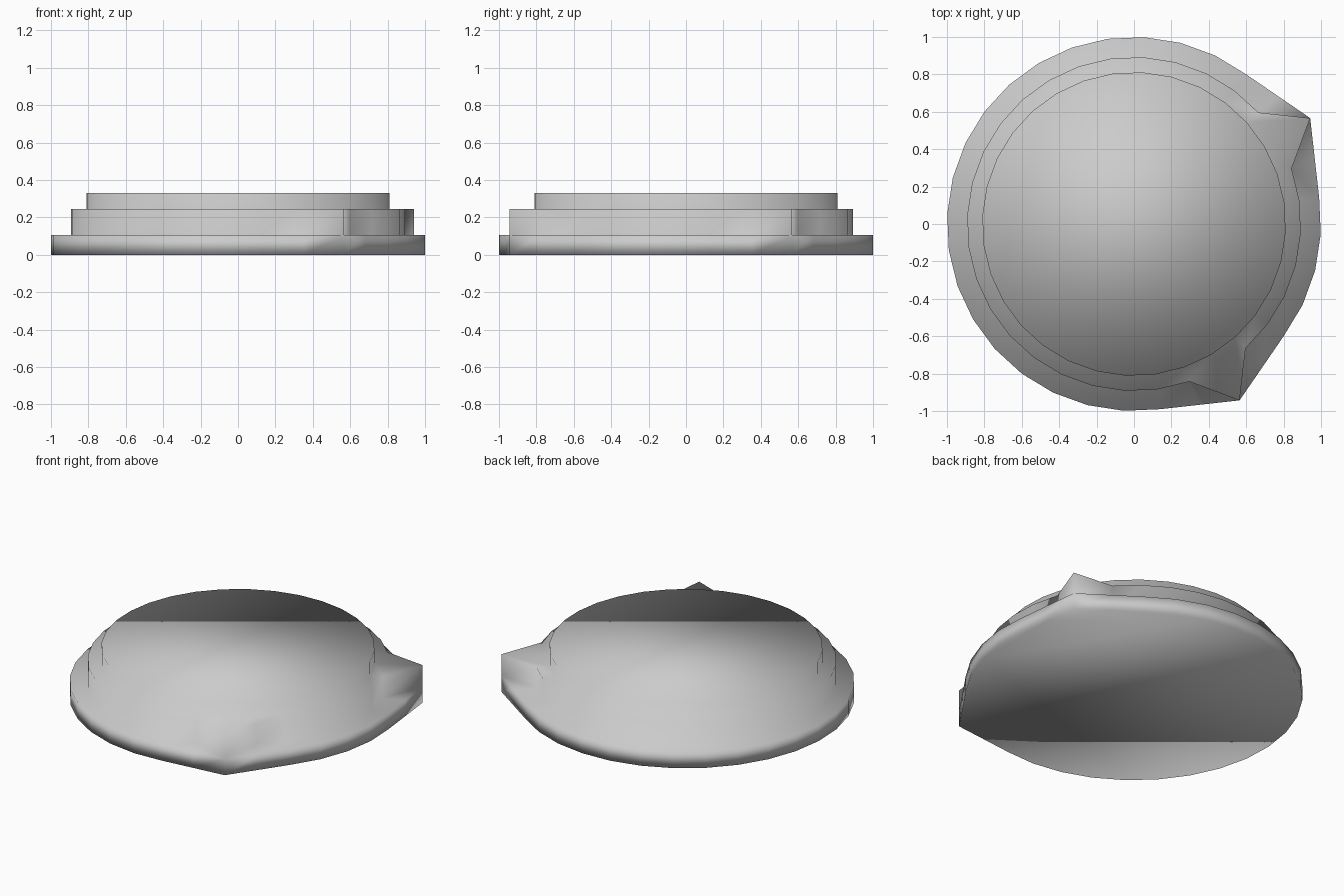
import bpy, bmesh
from math import radians, cos, sin
from mathutils import Vector

if "Cube" in bpy.data.objects:
    bpy.data.objects.remove(bpy.data.objects["Cube"])

SIDES = 32
STEP = 360 / SIDES
START = 8.13
TABS = {2: 31.0, 26: -59.1}      # ring index -> angle of the pointed tab
TAB_RADIUS = 1.099


def polar(r, deg):
    return Vector((r * cos(radians(deg)), r * sin(radians(deg))))


def outline(radius, tabs=False, straight=False):
    """32-sided ring, optionally with pointed tabs and straight edges to them."""
    pts = [polar(radius, START + STEP * i) for i in range(SIDES)]
    if tabs:
        for i, angle in TABS.items():
            pts[i] = polar(TAB_RADIUS, angle)
            if straight:
                for d in (-1, 1):
                    pts[i + d] = (pts[i] + pts[i + 2 * d]) / 2
    return pts


base = outline(1.0, tabs=True, straight=True)
middle = outline(0.893, tabs=True)
crown = outline(0.812)

# Stepped disc: base, tabbed middle step and raised crown in one smooth skin
bm = bmesh.new()
rings = []
for pts, z in ((base, 0), (base, 0.105), (middle, 0.105),
               (middle, 0.245), (crown, 0.245), (crown, 0.33)):
    rings.append([bm.verts.new((p.x, p.y, z)) for p in pts])

for low, high in zip(rings, rings[1:]):
    for i in range(SIDES):
        j = (i + 1) % SIDES
        bm.faces.new((low[i], low[j], high[j], high[i]))
bm.faces.new(rings[-1])
bm.faces.new(rings[0][::-1])

# Tab points of the base and middle step share one vertical edge
bmesh.ops.remove_doubles(bm, verts=bm.verts, dist=1e-4)
for f in bm.faces:
    f.smooth = True
mesh = bpy.data.meshes.new("stepped_disc")
bm.to_mesh(mesh)
bm.free()
disc = bpy.data.objects.new("stepped_disc", mesh)
bpy.context.collection.objects.link(disc)
